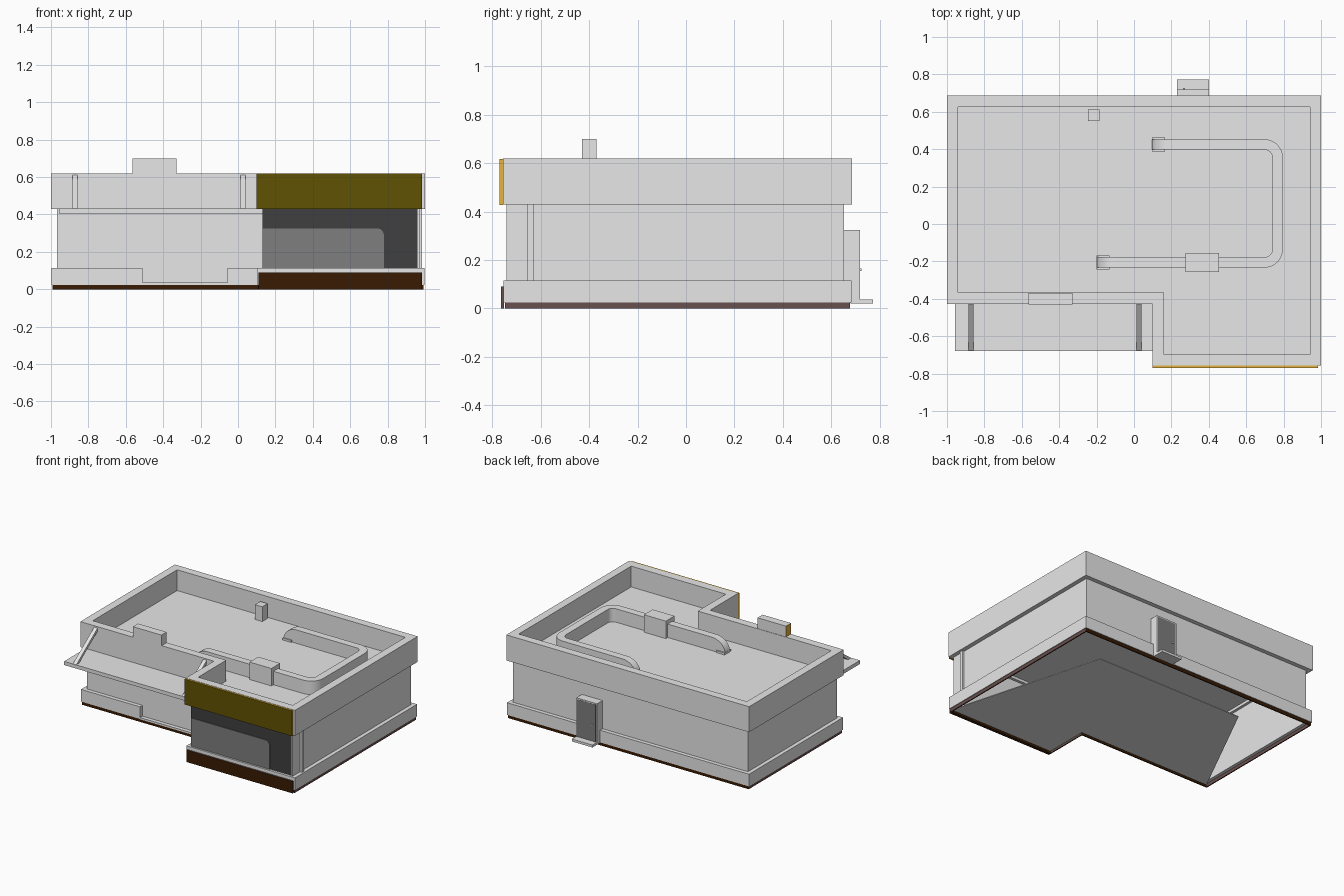
import bpy, bmesh, math
from mathutils import Vector

cube = bpy.data.objects.get("Cube")
if cube:
    bpy.data.objects.remove(cube, do_unlink=True)


def material(name, rgb):
    m = bpy.data.materials.new(name)
    m.use_nodes = True
    m.diffuse_color = (*rgb, 1)
    m.node_tree.nodes["Principled BSDF"].inputs["Base Color"].default_value = (*rgb, 1)
    return m


GREY = material("light grey", (0.8, 0.8, 0.8))
DARK = material("dark glass", (0.05, 0.05, 0.05))
MID = material("mid grey", (0.21, 0.21, 0.21))
OLIVE = material("olive", (0.115, 0.085, 0.001))
GOLD = material("gold", (0.8, 0.46, 0.05))
BROWN = material("dark brown", (0.04, 0.011, 0.001))
TAUPE = material("taupe", (0.14, 0.08, 0.075))


def finish(name, bm, *mats):
    bmesh.ops.recalc_face_normals(bm, faces=bm.faces)
    mesh = bpy.data.meshes.new(name)
    bm.to_mesh(mesh)
    bm.free()
    for m in mats or (GREY,):
        mesh.materials.append(m)
    ob = bpy.data.objects.new(name, mesh)
    bpy.context.scene.collection.objects.link(ob)
    return ob


def box(name, x, y, z, *mats):
    bm = bmesh.new()
    bmesh.ops.create_cube(bm, size=1)
    for v in bm.verts:
        v.co = [r[0] if c < 0 else r[1] for c, r in zip(v.co, (x, y, z))]
    return finish(name, bm, *mats)


def paint(ob, *directions):
    """Give the faces that look along these directions the second material."""
    for f in ob.data.polygons:
        if any(f.normal.dot(Vector(d)) > 0.9 for d in directions):
            f.material_index = 1


def prism(name, points, push, *mats):
    """Extrude a flat outline along a vector."""
    bm = bmesh.new()
    face = bm.faces.new([bm.verts.new(p) for p in points])
    new = bmesh.ops.extrude_face_region(bm, geom=[face])["geom"]
    moved = [g for g in new if isinstance(g, bmesh.types.BMVert)]
    bmesh.ops.translate(bm, verts=moved, vec=push)
    return finish(name, bm, *mats)


def footprint(d, gap=None):
    """L-shaped plan inset by d, optionally opened along the entrance front."""
    left, right, back, front = -1 + d, 1 - d, 0.686 - d, -0.757 + d
    nx, ny = 0.1 + d, -0.427 + d
    pts = [(nx, ny), (nx, front), (right, front), (right, back), (left, back), (left, ny)]
    if gap:
        pts = [(gap[1], ny)] + pts + [(gap[0], ny)]
    return pts


def sweep(bm, rows, closed):
    """Skin four-point sections into a tube, capped when it is open."""
    pairs = list(zip(rows, rows[1:]))
    if closed:
        pairs.append((rows[-1], rows[0]))
    else:
        bm.faces.new(rows[0])
        bm.faces.new(rows[-1])
    for a, b in pairs:
        for k in range(4):
            n = (k + 1) % 4
            bm.faces.new((a[k], a[n], b[n], b[k]))


def band(name, d_out, d_in, z0, z1, gap=None, mats=(GREY,)):
    """Upright wall ring following the plan."""
    bm = bmesh.new()
    rows = [[bm.verts.new((*p, z)) for p, z in ((o, z0), (o, z1), (i, z1), (i, z0))]
            for o, i in zip(footprint(d_out, gap), footprint(d_in, gap))]
    sweep(bm, rows, not gap)
    return finish(name, bm, *mats)


# Main shell, open underneath at the back
DOOR = (-0.51, -0.055)
strip = band("ground_strip", 0.008, 0.016, 0, 0.024, mats=(TAUPE, BROWN))
paint(strip, (0, -1, 0), (0, 1, 0), (0, 0, -1))
band("plinth", 0.003, 0.036, 0.024, 0.115, DOOR)
band("wall", 0.032, 0.04, 0.024, 0.43)
band("parapet", 0, 0.06, 0.43, 0.62)
prism("roof_deck", [(x, y, 0.45) for x, y in footprint(0.036)], (0, 0, 0.015))
box("entrance_sill", DOOR, (-0.424, -0.385), (0.022, 0.035))

# Floor plate narrowing towards the back
notch, front_left, front_right, _, _, left = footprint(0.016)
prism("floor_plate", [(x, y, 0.016) for x, y in (
    notch, front_left, front_right, (0.66, 0.43), (-0.56, 0.43), left)], (0, 0, 0.006))

# Front fascia and lower panel
fascia = box("front_fascia", (0.1, 0.985), (-0.77, -0.757), (0.428, 0.618), GOLD, OLIVE)
paint(fascia, (0, -1, 0))
lower = box("front_lower_panel", (0.11, 0.985), (-0.764, -0.752), (0, 0.09), TAUPE, BROWN)
paint(lower, (0, -1, 0), (0, 0, -1))

# Shop window with a round-cornered lighter pane
box("shop_window", (0.13, 0.96), (-0.736, -0.724), (0.115, 0.43), DARK)
radius = 0.035
corner = [(0.78 - radius + radius * math.cos(a), -0.736, 0.325 - radius + radius * math.sin(a))
          for a in [math.pi / 2 * i / 6 for i in range(7)]]
prism("window_pane", [(0.13, -0.736, 0.115), (0.78, -0.736, 0.115), *corner, (0.13, -0.736, 0.325)],
      (0, -0.005, 0), MID)
box("corner_pilaster", (0.96, 0.97), (-0.742, -0.655), (0.115, 0.43))
box("side_pilaster", (0.96, 0.985), (-0.655, -0.63), (0.115, 0.43))

# Canopy over the entrance with sloping braces
box("canopy", (-0.957, 0.132), (-0.68, -0.39), (0.405, 0.432))
for name, x in (("brace_outer", -0.872), ("brace_inner", 0.027)):
    prism(name, [(x - 0.014, -0.68, 0.43), (x + 0.014, -0.68, 0.43),
                 (x + 0.014, -0.42, 0.615), (x - 0.014, -0.42, 0.615)], (0, 0.035, 0))

# Sign block on the parapet
sign = box("sign_block", (-0.565, -0.33), (-0.43, -0.37), (0.615, 0.7), GREY, GOLD)
paint(sign, (-1, 0, 0))

# Back door
box("back_door_frame", (0.23, 0.4), (0.645, 0.719), (0.024, 0.325))
box("back_door", (0.24, 0.392), (0.718, 0.72), (0.038, 0.316), MID)
box("back_step", (0.23, 0.4), (0.68, 0.772), (0.02, 0.038))
box("door_handle", (0.262, 0.272), (0.719, 0.726), (0.155, 0.165))

# Roof duct: a U-shaped run with rounded bends and ends curving down
BASE, TOP, BEND, ARC = 0.46, 0.565, 0.07, 0.11
RIGHT, NEAR, FAR = 0.768, -0.205, 0.425


def end_curve(x, y):
    return [(x + ARC * (1 - math.cos(a)), y, BASE + 0.004 + (TOP - BASE - 0.004) * math.sin(a))
            for a in [math.pi / 2 * i / 8 for i in range(9)]]


def bend(y, start):
    return [(RIGHT - BEND + BEND * math.cos(a), y + BEND * math.sin(a), TOP)
            for a in [start + math.pi / 2 * i / 8 for i in range(9)]]


path = (end_curve(-0.2, NEAR) + bend(NEAR + BEND, -math.pi / 2)
        + bend(FAR - BEND, 0) + end_curve(0.095, FAR)[::-1])
bm = bmesh.new()
rows = []
for i, (x, y, z) in enumerate(path):
    a, b = path[max(i - 1, 0)], path[min(i + 1, len(path) - 1)]
    side = Vector((a[1] - b[1], b[0] - a[0])).normalized() * 0.028
    rows.append([bm.verts.new((x + s * side.x, y + s * side.y, h))
                 for s, h in ((-1, BASE), (-1, z), (1, z), (1, BASE))])
sweep(bm, rows, False)
duct = finish("roof_duct", bm)
bpy.context.view_layer.objects.active = duct
duct.select_set(True)
bpy.ops.object.shade_smooth_by_angle(angle=math.radians(35))
duct.select_set(False)
for name, x, y in (("duct_collar_near", -0.2, NEAR), ("duct_collar_far", 0.095, FAR)):
    box(name, (x, x + 0.07), (y - 0.037, y + 0.037), (BASE, BASE + 0.02))
box("duct_unit", (0.275, 0.455), (-0.257, -0.155), (BASE, 0.595))

# Small roof vent
box("roof_vent", (-0.245, -0.185), (0.55, 0.613), (BASE, 0.575))
